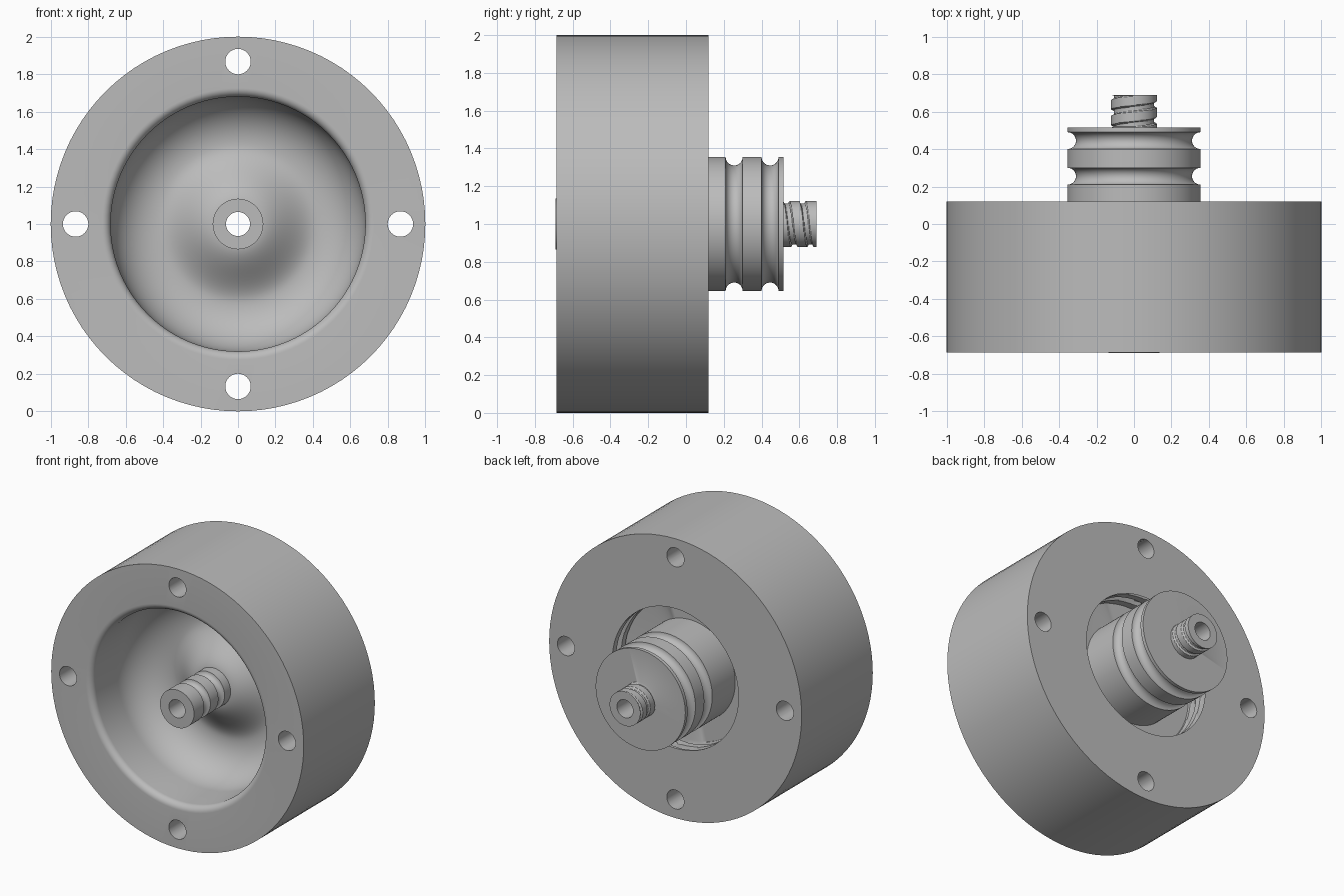
import bpy, bmesh, math
from math import pi, sin, cos

cube = bpy.data.objects.get("Cube")
if cube:
    bpy.data.objects.remove(cube)

SEG = 96
AXIS_Z = 1.0

grey = bpy.data.materials.new("plain grey metal")
grey.use_nodes = True
colour = (0.5, 0.5, 0.5, 1)
grey.diffuse_color = colour
grey.node_tree.nodes["Principled BSDF"].inputs["Base Color"].default_value = colour


def helix(y, angle, pitch, depth, width):
    """Depth of a helical groove at one point of a cylinder."""
    f = (y / pitch + angle / (2 * pi)) % 1.0
    return depth * min(1, max(0, (width / 2 - abs(f - 0.5)) / 0.06))


def lathe(name, profile):
    """Turn a closed (radius, y, thread) profile about the y axis."""
    bm = bmesh.new()
    rings = []
    for r, y, thread in profile:
        ring = []
        for i in range(SEG):
            a = 2 * pi * i / SEG
            rr = r + helix(y, a, *thread) if thread else r
            ring.append(bm.verts.new((rr * cos(a), y, AXIS_Z + rr * sin(a))))
        rings.append(ring)
    for k, ring in enumerate(rings):
        nxt = rings[(k + 1) % len(rings)]
        for i in range(SEG):
            j = (i + 1) % SEG
            bm.faces.new((ring[i], ring[j], nxt[j], nxt[i]))
    bmesh.ops.recalc_face_normals(bm, faces=bm.faces)
    mesh = bpy.data.meshes.new(name)
    bm.to_mesh(mesh)
    bm.free()
    mesh.materials.append(grey)
    ob = bpy.data.objects.new(name, mesh)
    bpy.context.collection.objects.link(ob)
    return ob


def plain(points):
    return [(r, y, None) for r, y in points]


def arc(cr, cy, rr, ry, start, end, n):
    """Elliptical arc in the profile plane, angles in degrees."""
    out = []
    for i in range(n + 1):
        a = math.radians(start + (end - start) * i / n)
        out.append((cr + rr * cos(a), cy + ry * sin(a)))
    return out


def threaded(r, y0, y1, n, thread):
    return [(r, y0 + (y1 - y0) * i / n, thread) for i in range(n + 1)]


def finish(ob):
    bpy.ops.object.select_all(action='DESELECT')
    ob.select_set(True)
    bpy.context.view_layer.objects.active = ob
    bpy.ops.object.shade_smooth_by_angle(angle=math.radians(30))


# Housing: rounded lip, bowl with a central rise, threaded rear opening
FRONT, BACK, POCKET = -0.685, 0.12, -0.05
outline = plain([(1, BACK), (1, FRONT)])
outline += plain(arc(0.725, FRONT + 0.045, 0.045, 0.045, 270, 180, 8))
outline += plain(arc(0.42, -0.40, 0.26, 0.27, 0, 90, 20))
for i in range(1, 17):
    t = i / 16
    outline.append((0.42 - 0.31 * t, -0.13 - 0.15 * t * t * (3 - 2 * t), None))
outline += plain([(0.11, POCKET), (0.5, POCKET)])
outline += threaded(0.5, POCKET + 0.005, BACK - 0.005, 32, (0.1, 0.035, 0.5))
outline += plain([(0.5, BACK)])
housing = lathe("housing", outline)

# Four bolt holes through the rim
for k in range(4):
    a = k * pi / 2
    bpy.ops.mesh.primitive_cylinder_add(
        vertices=32, radius=0.068, depth=2,
        location=(0.867 * cos(a), 0, AXIS_Z + 0.867 * sin(a)),
        rotation=(pi / 2, 0, 0))
    cutter = bpy.context.object
    cutter.name = "bolt_hole_cutter"
    cutter.hide_render = True
    cutter.data.materials.append(grey)
    mod = housing.modifiers.new("bolt hole", 'BOOLEAN')
    mod.operation = 'DIFFERENCE'
    mod.solver = 'EXACT'
    mod.object = cutter
    bpy.context.view_layer.objects.active = housing
    bpy.ops.object.modifier_apply(modifier=mod.name)
    bpy.data.objects.remove(cutter)
finish(housing)

# Core: grooved nozzle in front, grooved plug and threaded tip behind, bored through
BORE, NOZZLE, PLUG, TIP = 0.064, 0.135, 0.355, 0.122
core = plain([(BORE, -0.69), (NOZZLE, -0.69)])
for y in (-0.54, -0.38):
    core += plain(arc(NOZZLE, y, 0.035, 0.035, 270, 90, 12))
core += plain([(NOZZLE, -0.22), (NOZZLE, POCKET - 0.01), (PLUG, POCKET - 0.01)])
for y in (0.255, 0.445):
    core += plain(arc(PLUG, y, 0.045, 0.045, 270, 90, 16))
core += plain([(PLUG, 0.515), (TIP, 0.515)])
core += threaded(TIP, 0.52, 0.685, 48, (0.085, -0.014, 0.4))
core += plain([(TIP, 0.69), (BORE, 0.69)])
finish(lathe("core_plug", core))
